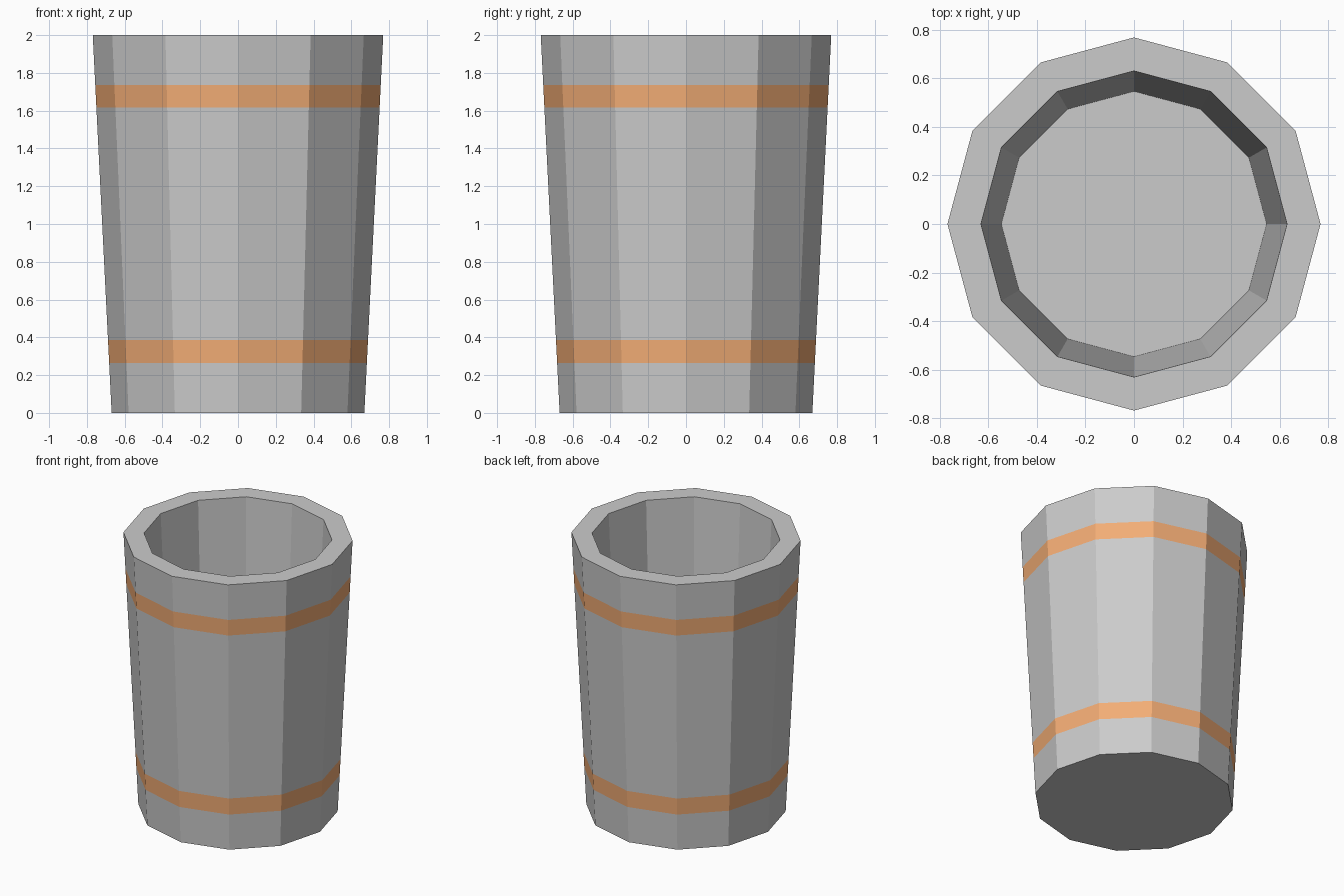
import bpy, bmesh
from math import cos, sin, tau

if "Cube" in bpy.data.objects:
    bpy.data.objects.remove(bpy.data.objects["Cube"])

SIDES = 12
R_BOTTOM, R_TOP, HEIGHT = 0.669, 0.769, 2.0

def outer(z):
    return R_BOTTOM + (R_TOP - R_BOTTOM) * z / HEIGHT

# Outer wall levels; the second and fourth strips are the coloured bands
levels = [0, 0.265, 0.386, 1.617, 1.735, HEIGHT]
profile = [(outer(z), z) for z in levels]
# Rim inner edge and inside floor
profile += [(0.631, HEIGHT), (0.547, 0.16)]
BANDS = {1, 3}

# Stack the rings, bridge them, cap the base and the inside floor
bm = bmesh.new()
rings = [[bm.verts.new((r * cos(tau * i / SIDES), r * sin(tau * i / SIDES), z))
          for i in range(SIDES)] for r, z in profile]
for k, (a, b) in enumerate(zip(rings, rings[1:])):
    for i in range(SIDES):
        j = (i + 1) % SIDES
        face = bm.faces.new((a[i], a[j], b[j], b[i]))
        face.material_index = 1 if k in BANDS else 0
bm.faces.new(rings[0][::-1])
bm.faces.new(rings[-1])

mesh = bpy.data.meshes.new("cup")
bm.to_mesh(mesh)
bm.free()

# Plain grey body, orange bands
grey = bpy.data.materials.new("grey")
orange = bpy.data.materials.new("orange_band")
grey.diffuse_color = (0.8, 0.8, 0.8, 1)
grey.use_nodes = True
grey.node_tree.nodes["Principled BSDF"].inputs["Base Color"].default_value = grey.diffuse_color
orange.diffuse_color = (0.9, 0.42, 0.18, 1)
orange.use_nodes = True
orange.node_tree.nodes["Principled BSDF"].inputs["Base Color"].default_value = orange.diffuse_color
mesh.materials.append(grey)
mesh.materials.append(orange)

cup = bpy.data.objects.new("cup", mesh)
bpy.context.collection.objects.link(cup)
